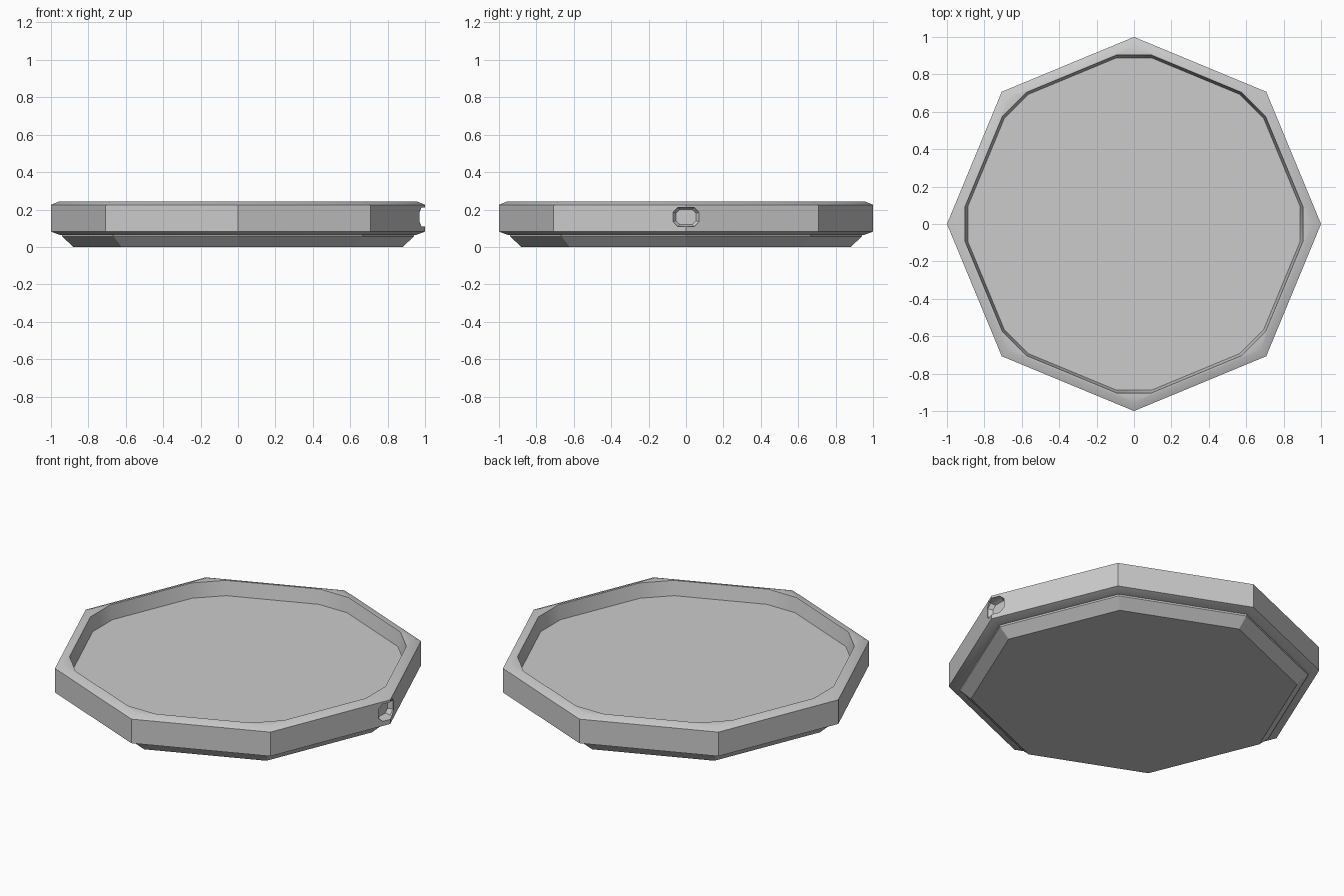
import bpy, bmesh, math
from mathutils import Vector

if "Cube" in bpy.data.objects:
    bpy.data.objects.remove(bpy.data.objects["Cube"])

grey = bpy.data.materials.new("light_grey")
grey.diffuse_color = (0.6, 0.6, 0.6, 1)
grey.use_nodes = True
grey.node_tree.nodes["Principled BSDF"].inputs["Base Color"].default_value = grey.diffuse_color


def make_object(name, bm):
    bmesh.ops.remove_doubles(bm, verts=bm.verts, dist=0.0005)
    bmesh.ops.recalc_face_normals(bm, faces=bm.faces)
    mesh = bpy.data.meshes.new(name)
    bm.to_mesh(mesh)
    bm.free()
    mesh.materials.append(grey)
    obj = bpy.data.objects.new(name, mesh)
    bpy.context.collection.objects.link(obj)
    return obj


def loft(bm, rings):
    """Skin closed rings of equal size and cap both ends."""
    loops = [[bm.verts.new(p) for p in ring] for ring in rings]
    for a, b in zip(loops, loops[1:]):
        for i in range(len(a)):
            j = (i + 1) % len(a)
            bm.faces.new((a[i], a[j], b[j], b[i]))
    bm.faces.new(loops[0])
    bm.faces.new(loops[-1])


def octagon(radius, z, cut=0.0):
    """Octagon with corners on the axes; cut trims each corner along its edges."""
    corners = [Vector((radius * math.cos(k * math.pi / 4),
                       radius * math.sin(k * math.pi / 4), z)) for k in range(8)]
    pts = []
    for k, c in enumerate(corners):
        for other in (corners[k - 1], corners[(k + 1) % 8]):
            pts.append(c + (other - c).normalized() * cut)
    return pts


# Tray: foot, step, outer wall, rim, inner wall and floor
profile = [(0.88, 0.0, 0), (0.94, 0.055, 0), (0.94, 0.065, 0), (0.955, 0.065, 0),
           (1.0, 0.082, 0), (1.0, 0.225, 0), (0.955, 0.244, 0),
           (0.942, 0.244, 0.1), (0.927, 0.16, 0.1)]
bm = bmesh.new()
loft(bm, [octagon(*p) for p in profile])
tray = make_object("tray", bm)


def slot_ring(x, half_w, half_h, cut):
    """Rectangle with trimmed corners, facing along x."""
    w, h = half_w, half_h
    pts = [(w, h - cut), (w - cut, h), (cut - w, h), (-w, h - cut),
           (-w, cut - h), (cut - w, -h), (w - cut, -h), (w, cut - h)]
    return [(x, y, 0.16 + z) for y, z in pts]


# Tapered socket cut into the right-hand corner
bm = bmesh.new()
loft(bm, [slot_ring(1.03, 0.07, 0.051, 0.025), slot_ring(0.968, 0.07, 0.051, 0.025),
          slot_ring(0.945, 0.053, 0.04, 0.02)])
cutter = make_object("socket_cutter", bm)
cutter.hide_render = True
cutter.hide_set(True)

boolean = tray.modifiers.new("socket", "BOOLEAN")
boolean.object = cutter
boolean.operation = "DIFFERENCE"
boolean.solver = "EXACT"

# Smooth the shallow angles, keep the hard edges
bpy.context.view_layer.objects.active = tray
tray.select_set(True)
bpy.ops.object.modifier_apply(modifier="socket")
bpy.ops.object.shade_smooth_by_angle(angle=math.radians(30))
bpy.data.objects.remove(cutter)
